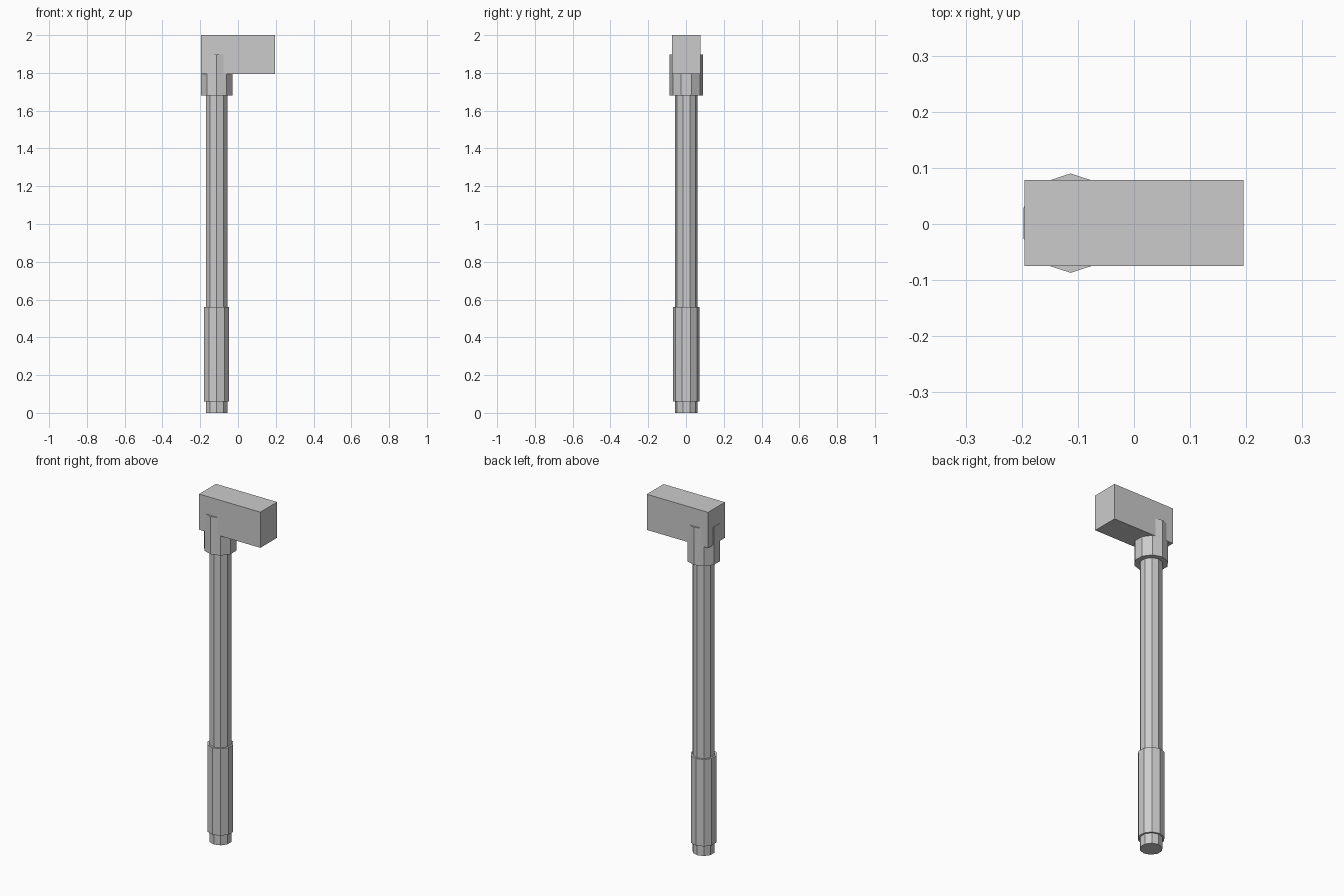
import bpy
import math

default_cube = bpy.data.objects.get("Cube")
if default_cube:
    bpy.data.objects.remove(default_cube, do_unlink=True)

SIDES = 10
AXIS_X, AXIS_Y = -0.113, 0.0015

# One plain grey for the whole tool
grey = bpy.data.materials.new("plain_grey")
grey.use_nodes = True
colour = (0.6, 0.6, 0.6, 1.0)
grey.diffuse_color = colour
grey.node_tree.nodes["Principled BSDF"].inputs["Base Color"].default_value = colour


def finish(name):
    obj = bpy.context.object
    obj.name = obj.data.name = name
    obj.data.materials.append(grey)
    return obj


def prism(name, radius, bottom, top):
    """Upright ten-sided prism with corners pointing front and back."""
    bpy.ops.mesh.primitive_cylinder_add(
        vertices=SIDES, radius=radius, depth=top - bottom,
        location=(AXIS_X, AXIS_Y, (bottom + top) / 2),
        rotation=(0, 0, math.radians(180 / SIDES) if SIDES % 4 == 0 else 0))
    bpy.ops.object.transform_apply(location=False, rotation=True, scale=True)
    return finish(name)


# Handle parts
prism("shaft", 0.0595, 0.0, 1.85)
prism("grip", 0.07, 0.06, 0.56)
prism("collar", 0.0885, 1.68, 1.897)

# Block head
bpy.ops.mesh.primitive_cube_add(size=1, location=(0, AXIS_Y, 1.8975))
head = finish("head")
head.scale = (0.39, 0.153, 0.205)
bpy.ops.object.transform_apply(location=False, rotation=False, scale=True)
